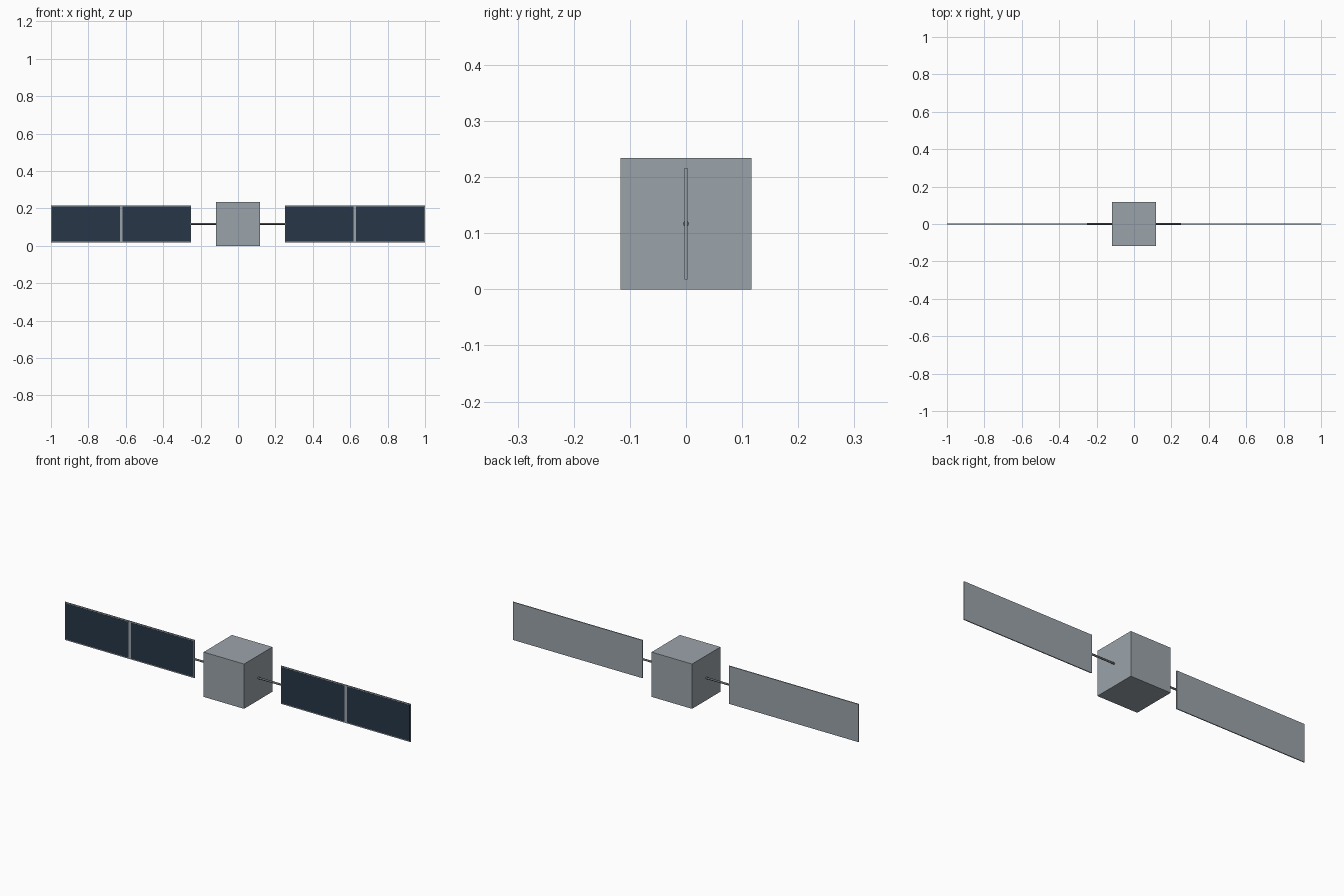
import bpy, math

if "Cube" in bpy.data.objects:
    bpy.data.objects.remove(bpy.data.objects["Cube"], do_unlink=True)


def material(name, r, g, b):
    m = bpy.data.materials.new(name)
    m.use_nodes = True
    m.diffuse_color = (r, g, b, 1)
    m.node_tree.nodes["Principled BSDF"].inputs["Base Color"].default_value = (r, g, b, 1)
    return m


GREY = material("light grey metal", 0.33, 0.37, 0.40)
NAVY = material("navy solar cells", 0.021, 0.037, 0.065)
DARK = material("dark grey boom", 0.13, 0.14, 0.15)

SIDE = 0.234            # body cube
MID = SIDE / 2          # height of the centre line
INNER, OUTER = 0.25, 1.0
HEIGHT, THICK = 0.198, 0.005
RIM, DIVIDER, CELL_THICK = 0.005, 0.014, 0.001


def finish(name, mat):
    ob = bpy.context.object
    ob.name = name
    ob.data.materials.append(mat)
    return ob


def box(name, centre, size, mat):
    bpy.ops.mesh.primitive_cube_add(size=1, location=centre)
    ob = finish(name, mat)
    ob.scale = size
    bpy.ops.object.transform_apply(location=False, rotation=False, scale=True)
    return ob


box("body", (0, 0, MID), (SIDE, SIDE, SIDE), GREY)

for side, s in (("left", 1), ("right", -1)):
    # Boom from the body to the wing
    bpy.ops.mesh.primitive_cylinder_add(
        vertices=16, radius=0.005, depth=INNER - MID,
        location=(s * (INNER + MID) / 2, 0, MID), rotation=(0, math.pi / 2, 0))
    finish(side + "_boom", DARK)
    bpy.ops.object.shade_smooth_by_angle()

    # Wing frame with two thin cell plates on its front
    centre = (INNER + OUTER) / 2
    box(side + "_panel", (s * centre, 0, MID), (OUTER - INNER, THICK, HEIGHT), GREY)
    width = (OUTER - INNER - DIVIDER) / 2 - RIM
    for part, d in (("inner", -1), ("outer", 1)):
        x = centre + d * (DIVIDER + width) / 2
        box(f"{side}_{part}_cells", (s * x, -THICK / 2, MID),
            (width, CELL_THICK, HEIGHT - 2 * RIM), NAVY)
